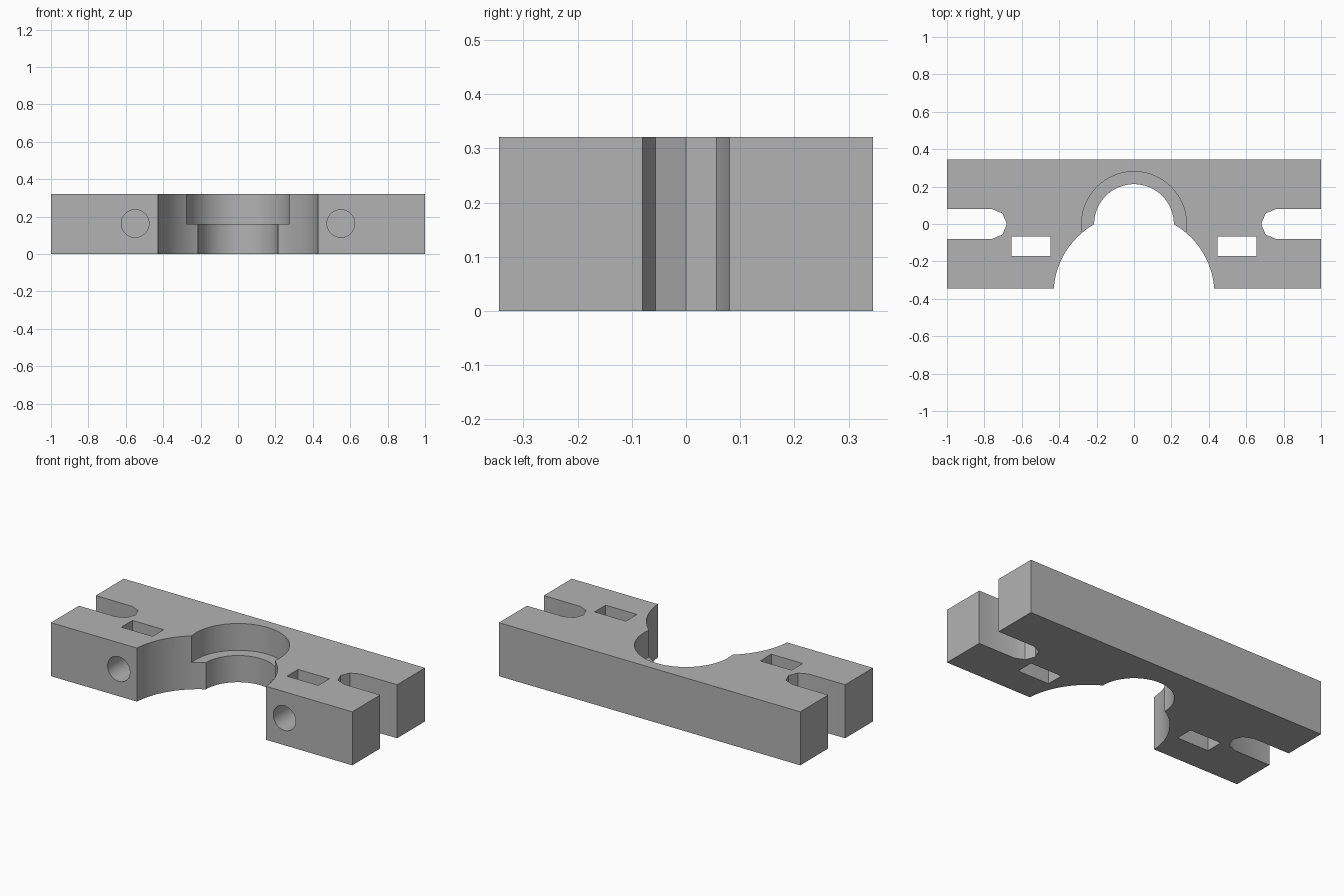
import bpy
import bmesh
from math import pi, radians
from mathutils import Matrix, Vector

cube = bpy.data.objects.get("Cube")
if cube:
    bpy.data.objects.remove(cube, do_unlink=True)

HEIGHT, HALF_DEPTH = 0.321, 0.345
scene = bpy.context.collection


def make_object(name, bm):
    mesh = bpy.data.meshes.new(name)
    bm.to_mesh(mesh)
    bm.free()
    obj = bpy.data.objects.new(name, mesh)
    scene.objects.link(obj)
    return obj


def box(name, low, high):
    low, high = Vector(low), Vector(high)
    bm = bmesh.new()
    place = Matrix.Translation((low + high) / 2) @ Matrix.Diagonal((*(high - low), 1))
    bmesh.ops.create_cube(bm, size=1, matrix=place)
    return make_object(name, bm)


def cylinder(name, centre, radius, length, sides=96, tilt=0):
    bm = bmesh.new()
    place = Matrix.Translation(centre) @ Matrix.Rotation(tilt, 4, "X")
    bmesh.ops.create_cone(bm, cap_ends=True, segments=sides, radius1=radius,
                          radius2=radius, depth=length, matrix=place)
    return make_object(name, bm)


# Clamp block
block = box("clamp_block", (-1, -HALF_DEPTH, 0), (1, HALF_DEPTH, HEIGHT))

# Stepped bore and wide front opening
cutters = [
    cylinder("through_bore", (0, 0, 0.16), 0.213, 1),
    cylinder("upper_counterbore", (0, 0, 0.66), 0.28, 1),
    cylinder("front_opening", (0, -0.375, 0.16), 0.43, 1.2),
]

# End slots with faceted ends, nut pockets and bolt holes on both sides
for side, label in ((-1, "right"), (1, "left")):
    x0, x1 = sorted((side * 0.76, side * 1.2))
    cutters.append(box(label + "_slot", (x0, -0.08, -1), (x1, 0.08, 1)))
    cutters.append(cylinder(label + "_slot_end", (side * 0.76, 0, 0.16), 0.08, 1.6, sides=8))
    x0, x1 = sorted((side * 0.446, side * 0.654))
    cutters.append(box(label + "_nut_pocket", (x0, -0.172, -0.8), (x1, -0.067, 0.8)))
    cutters.append(cylinder(label + "_bolt_hole", (side * 0.55, -0.32, 0.163), 0.074, 0.4,
                            sides=48, tilt=pi / 2))

# Cut the block and discard the cutters
bpy.context.view_layer.objects.active = block
block.select_set(True)
for cutter in cutters:
    cutter.hide_render = True
    cut = block.modifiers.new(cutter.name, "BOOLEAN")
    cut.operation = "DIFFERENCE"
    cut.solver = "EXACT"
    cut.object = cutter
    bpy.ops.object.modifier_apply(modifier=cut.name)
    bpy.data.objects.remove(cutter, do_unlink=True)

# Grey finish
grey = bpy.data.materials.new("mid_grey")
grey.use_nodes = True
colour = (0.45, 0.45, 0.45, 1)
grey.diffuse_color = colour
grey.node_tree.nodes["Principled BSDF"].inputs["Base Color"].default_value = colour
block.data.materials.clear()
block.data.materials.append(grey)
bpy.ops.object.shade_smooth_by_angle(angle=radians(30))
